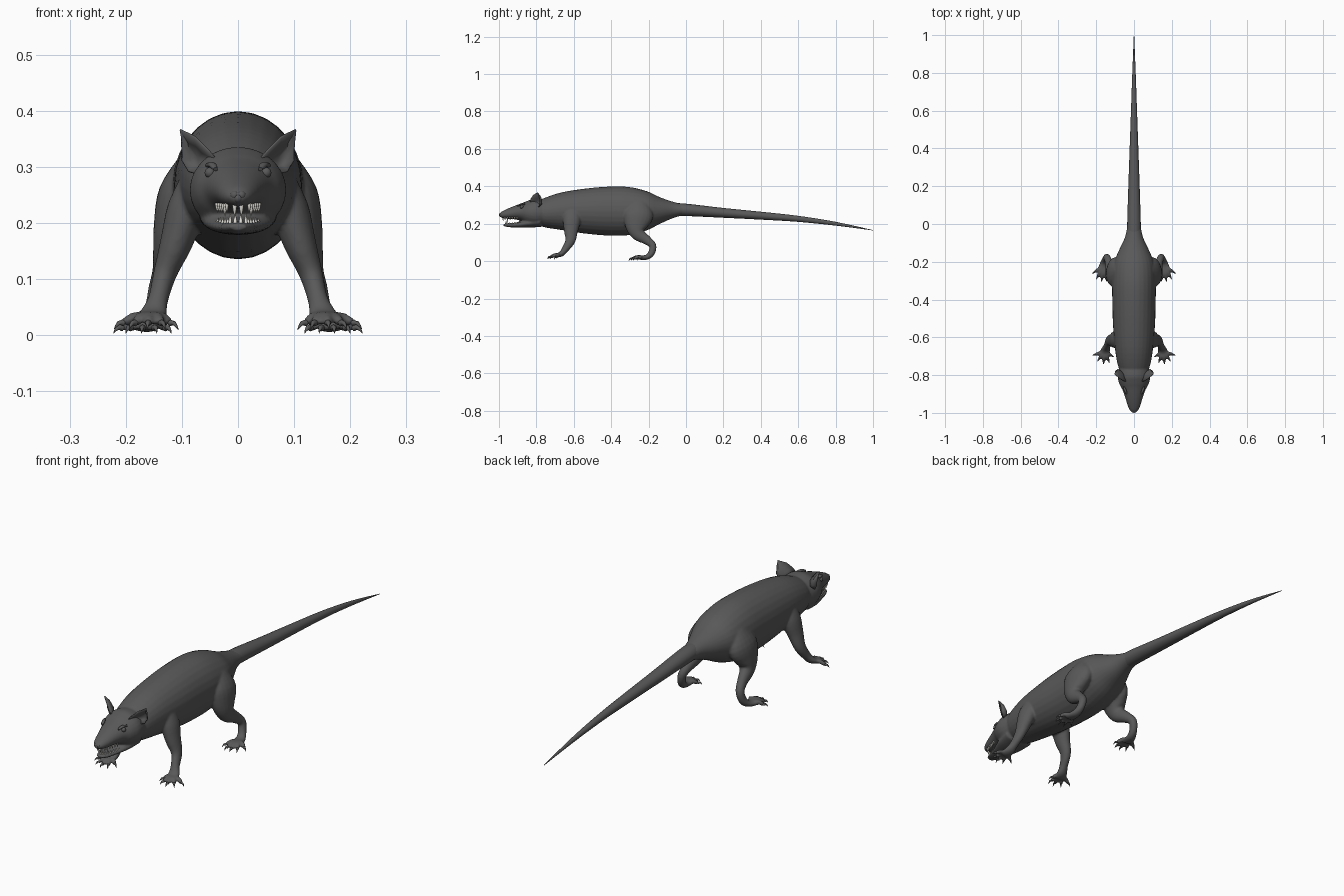
import bpy, bmesh, math
from mathutils import Vector

if "Cube" in bpy.data.objects:
    bpy.data.objects.remove(bpy.data.objects["Cube"])


def material(name, c):
    m = bpy.data.materials.new(name)
    m.diffuse_color = (*c, 1)
    m.use_nodes = True
    m.node_tree.nodes["Principled BSDF"].inputs["Base Color"].default_value = m.diffuse_color
    return m


FUR = material("dark_grey", (0.10, 0.10, 0.10))
BONE = material("bone", (0.75, 0.73, 0.68))


def spline(pts, sub):
    # Catmull-Rom through tuples of any length
    out = []
    for i in range(len(pts) - 1):
        p0, p1 = pts[max(i - 1, 0)], pts[i]
        p2, p3 = pts[i + 1], pts[min(i + 2, len(pts) - 1)]
        for s in range(sub):
            t = s / sub
            out.append([0.5 * (2 * b + (c - a) * t + (2 * a - 5 * b + 4 * c - d) * t * t
                        + (3 * b - a - 3 * c + d) * t ** 3) for a, b, c, d in zip(p0, p1, p2, p3)])
    return out + [list(pts[-1])]


def tube(bm, pts, n=20, sub=4, sides=(1,)):
    # Closed tube along points (x, y, z, side radius, other radius)
    for m in sides:
        path = spline([(p[0] * m, *p[1:]) for p in pts], sub)
        rings = []
        for i, p in enumerate(path):
            a, b = path[max(i - 1, 0)], path[min(i + 1, len(path) - 1)]
            t = (Vector(b[:3]) - Vector(a[:3])).normalized()
            side = Vector((1, 0, 0)) - t * t.x
            side.normalize()
            up = t.cross(side)
            rings.append([bm.verts.new(Vector(p[:3]) + side * p[3] * math.cos(w) + up * p[4] * math.sin(w))
                          for w in (2 * math.pi * k / n for k in range(n))])
        for r, q in zip(rings, rings[1:]):
            for k in range(n):
                bm.faces.new((r[k], r[(k + 1) % n], q[(k + 1) % n], q[k]))
        bm.faces.new(rings[0])
        bm.faces.new(rings[-1])


def loft(bm, secs, n=28):
    # Sections (y, top, bottom, half width)
    tube(bm, [(0, y, (t + b) / 2, w, (t - b) / 2) for y, t, b, w in secs], n)


def finish(bm, name, mat, angle=60):
    bmesh.ops.recalc_face_normals(bm, faces=bm.faces)
    me = bpy.data.meshes.new(name)
    bm.to_mesh(me)
    bm.free()
    ob = bpy.data.objects.new(name, me)
    bpy.context.collection.objects.link(ob)
    me.materials.append(mat)
    bpy.ops.object.select_all(action='DESELECT')
    ob.select_set(True)
    bpy.context.view_layer.objects.active = ob
    bpy.ops.object.shade_smooth_by_angle(angle=math.radians(angle))
    return ob


BOTH = (1, -1)
body, claws = bmesh.new(), bmesh.new()

# Torso
loft(body, [(-0.80, .315, .195, .06), (-0.75, .338, .178, .085), (-0.65, .370, .163, .102),
            (-0.52, .390, .145, .112), (-0.40, .399, .136, .115), (-0.30, .396, .140, .116),
            (-0.21, .375, .165, .108), (-0.14, .343, .200, .080), (-0.07, .318, .230, .048),
            (-0.01, .302, .246, .034), (0.03, .293, .252, .022)])
# Upper head and snout
loft(body, [(-0.72, .325, .20, .07), (-0.80, .336, .182, .086), (-0.845, .325, .196, .078),
            (-0.88, .309, .215, .060), (-0.92, .293, .223, .046), (-0.96, .276, .226, .034),
            (-0.985, .264, .231, .023), (-0.998, .255, .240, .010)])
# Lower jaw
loft(body, [(-0.78, .24, .182, .070), (-0.84, .226, .179, .062), (-0.88, .213, .179, .049),
            (-0.92, .205, .180, .036), (-0.95, .203, .182, .028), (-0.975, .200, .187, .015)])
# Legs
tube(body, [(.075, -.61, .28, .025, .04), (.092, -.61, .225, .034, .048), (.110, -.615, .165, .029, .038),
            (.130, -.618, .11, .021, .027), (.142, -.645, .065, .018, .019), (.150, -.665, .040, .024, .015),
            (.157, -.69, .030, .028, .011)], sides=BOTH)
tube(body, [(.075, -.25, .31, .03, .05), (.098, -.255, .25, .044, .080), (.113, -.265, .19, .038, .062),
            (.123, -.255, .145, .029, .038), (.132, -.21, .113, .021, .025), (.142, -.178, .083, .018, .019),
            (.150, -.184, .045, .017, .018), (.158, -.207, .022, .021, .014),
            (.166, -.245, .018, .029, .012)], sides=BOTH)

# Toes and claws
FRONT = ((.155, -.675, .032), .022, [(.122, -.695), (.137, -.718), (.160, -.724), (.183, -.712), (.203, -.690)])
HIND = ((.163, -.225, .020), .013, [(.130, -.268), (.149, -.285), (.170, -.288), (.191, -.277), (.206, -.252)])
for base, tz, tips in (FRONT, HIND):
    a = Vector(base)
    for tx, ty in tips:
        b = Vector((tx, ty, tz))
        mid = a.lerp(b, .6) + Vector((0, 0, .007))
        tube(body, [(*a, .010, .010), (*mid, .0095, .0095), (*b, .0085, .0085)], 10, 3, BOTH)
        d = (b - a).normalized()
        c, e = b + d * .010 + Vector((0, 0, .002)), b + d * .019 - Vector((0, 0, .007))
        tube(claws, [(*b, .006, .006), (*c, .004, .004), (*e, .0005, .0005)], 8, 2, BOTH)

# Fuse body, head and legs into one skin
ob = finish(body, "body", FUR, 180)
r = ob.modifiers.new("fuse", 'REMESH')
r.mode, r.voxel_size, r.use_smooth_shade = 'VOXEL', 0.0048, True
s = ob.modifiers.new("soften", 'SMOOTH')
s.factor, s.iterations = 0.5, 4
finish(claws, "claws", FUR)

# Tail
tail = bmesh.new()
tube(tail, [(0, -.08, .275, .036, .036), (0, 0, .274, .036, .033), (0, .2, .258, .030, .026),
            (0, .4, .243, .023, .021), (0, .6, .226, .016, .016), (0, .8, .200, .009, .010),
            (0, 1.0, .165, .001, .001)], 16, 5)
finish(tail, "tail", FUR)

# Ears: cupped plates
ears = bmesh.new()
RIM = [(.040, -.835, .312), (.056, -.832, .330), (.078, -.818, .352), (.104, -.795, .365), (.099, -.785, .340),
       (.098, -.782, .312), (.088, -.785, .294), (.068, -.800, .287)]
for m in BOTH:
    rim = [Vector((x * m, y, z)) for x, y, z in RIM]
    mid = Vector((.072 * m, -.783, .317))
    outer = [ears.verts.new(v) for v in rim]
    inner = [ears.verts.new(mid.lerp(v, .55) + Vector((0, .010, 0))) for v in rim]
    c = ears.verts.new(mid + Vector((0, .005, 0)))
    for k in range(8):
        j = (k + 1) % 8
        ears.faces.new((outer[k], outer[j], inner[j], inner[k]))
        ears.faces.new((inner[k], inner[j], c))
ear = finish(ears, "ears", FUR)
ear.modifiers.new("thickness", 'SOLIDIFY').thickness = 0.004

# Eyes, brows and nose
face = bmesh.new()
for m in BOTH:
    v = bmesh.ops.create_uvsphere(face, u_segments=16, v_segments=10, radius=.0095)['verts']
    bmesh.ops.translate(face, verts=v, vec=(.050 * m, -.878, .290))
tube(face, [(.040, -.900, .296, .004, .004), (.046, -.882, .304, .007, .005),
            (.055, -.862, .303, .004, .004)], 10, 4, BOTH)
for x, rad in ((-.006, .008), (.006, .008), (0, .009)):
    v = bmesh.ops.create_uvsphere(face, u_segments=12, v_segments=8, radius=rad)['verts']
    bmesh.ops.translate(face, verts=v, vec=(x, -.991, .250 if x else .245))
finish(face, "eyes_and_nose", FUR)

# Teeth
teeth = bmesh.new()


def tooth(x, y, z, length, rad):
    tube(teeth, [(x, y, z, rad, rad), (x, y, z + length * .5, rad * .75, rad * .75),
                 (x * .97, y + .002, z + length, .0004, .0004)], 8, 2, BOTH)


tooth(.006, -.978, .236, -.024, .0045)
tooth(.005, -.963, .196, .020, .004)
for i in range(6):
    y = -.968 + i * .013
    tooth(.020 + i * .0035, y, .236, -.024 if i == 1 else -.017, .0036)
    tooth(.014 + i * .0045, y + .012, .196, .022 if i == 0 else .014, .0033)
finish(teeth, "teeth", BONE)
